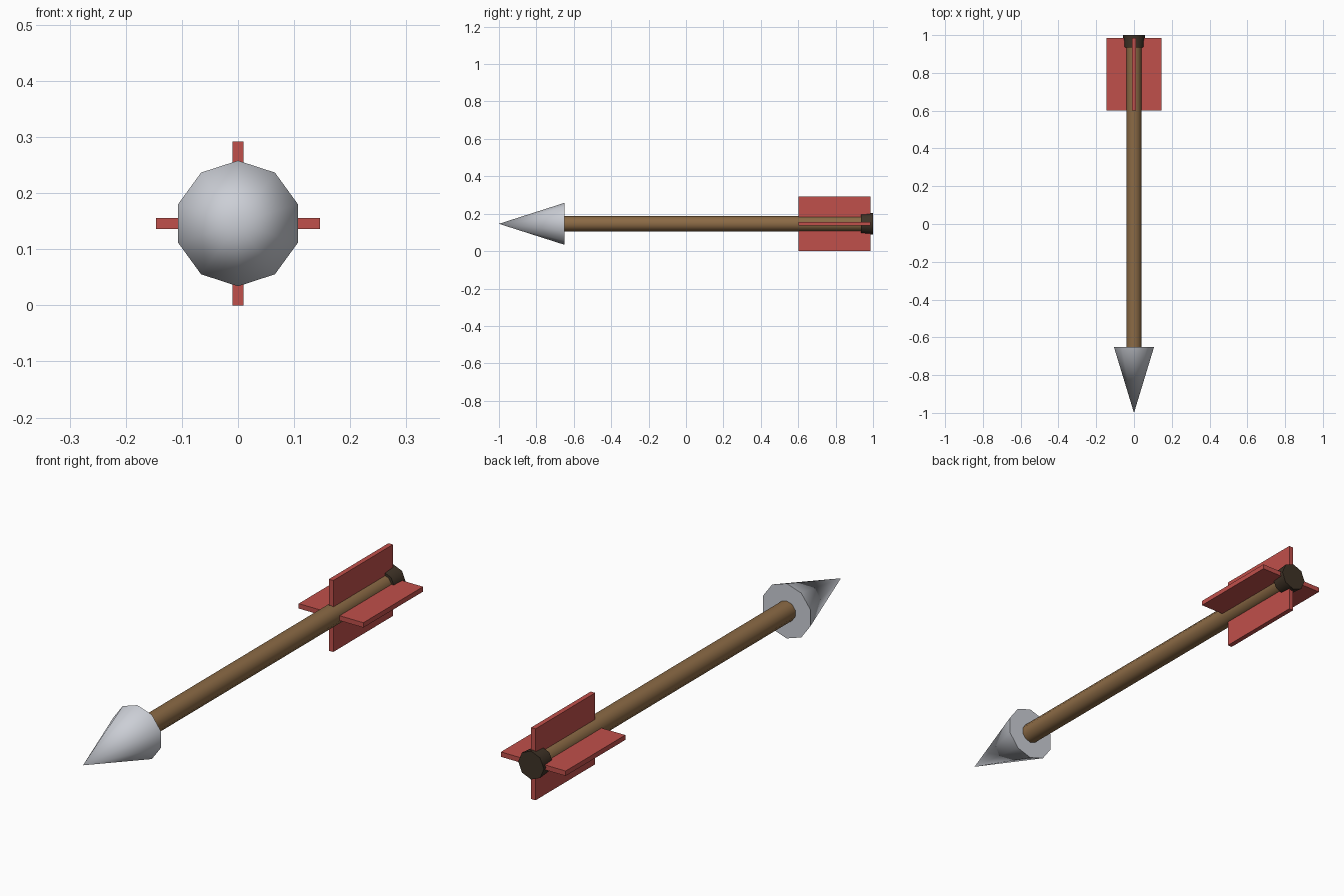
import bpy
import math

cube = bpy.data.objects.get("Cube")
if cube:
    bpy.data.objects.remove(cube, do_unlink=True)

AXIS_Z = 0.146


def material(name, rgb):
    mat = bpy.data.materials.new(name)
    mat.use_nodes = True
    mat.diffuse_color = (*rgb, 1)
    mat.node_tree.nodes["Principled BSDF"].inputs["Base Color"].default_value = (*rgb, 1)
    return mat


steel = material("pale steel", (0.60, 0.62, 0.67))
wood = material("brown wood", (0.26, 0.145, 0.06))
dark_wood = material("dark wood", (0.05, 0.033, 0.02))
red = material("red feather", (0.53, 0.08, 0.07))


def finish(name, mat, smooth):
    obj = bpy.context.object
    obj.name = name
    obj.data.materials.append(mat)
    bpy.ops.object.transform_apply(location=False, rotation=True, scale=True)
    if smooth:
        bpy.ops.object.shade_smooth_by_angle(angle=math.radians(50))
    return obj


def rod(name, sides, y_front, y_back, r_front, r_back, mat):
    # Cone or cylinder lying along y, with a corner at its top
    bpy.ops.mesh.primitive_cone_add(
        vertices=sides, radius1=r_back, radius2=r_front, depth=y_back - y_front,
        location=(0, (y_front + y_back) / 2, AXIS_Z), rotation=(math.pi / 2, 0, 0))
    return finish(name, mat, True)


def plate(name, size, location):
    bpy.ops.mesh.primitive_cube_add(size=1, location=location)
    bpy.context.object.scale = size
    return finish(name, red, False)


# Point, shaft and flared nock
rod("arrow_head", 10, -1.0, -0.65, 0, 0.112, steel)
rod("shaft", 10, -0.65, 0.95, 0.041, 0.041, wood)
rod("nock", 8, 0.935, 1.0, 0.053, 0.058, dark_wood)

# Four fletching vanes around the shaft
inner, outer = 0.02, 0.146
mid, width = (inner + outer) / 2, outer - inner
for side, sign in (("left", 1), ("right", -1)):
    plate(side + "_vane", (width, 0.385, 0.02), (sign * mid, 0.793, AXIS_Z))
for side, sign in (("upper", 1), ("lower", -1)):
    plate(side + "_vane", (0.02, 0.385, width), (0, 0.793, AXIS_Z + sign * mid))
